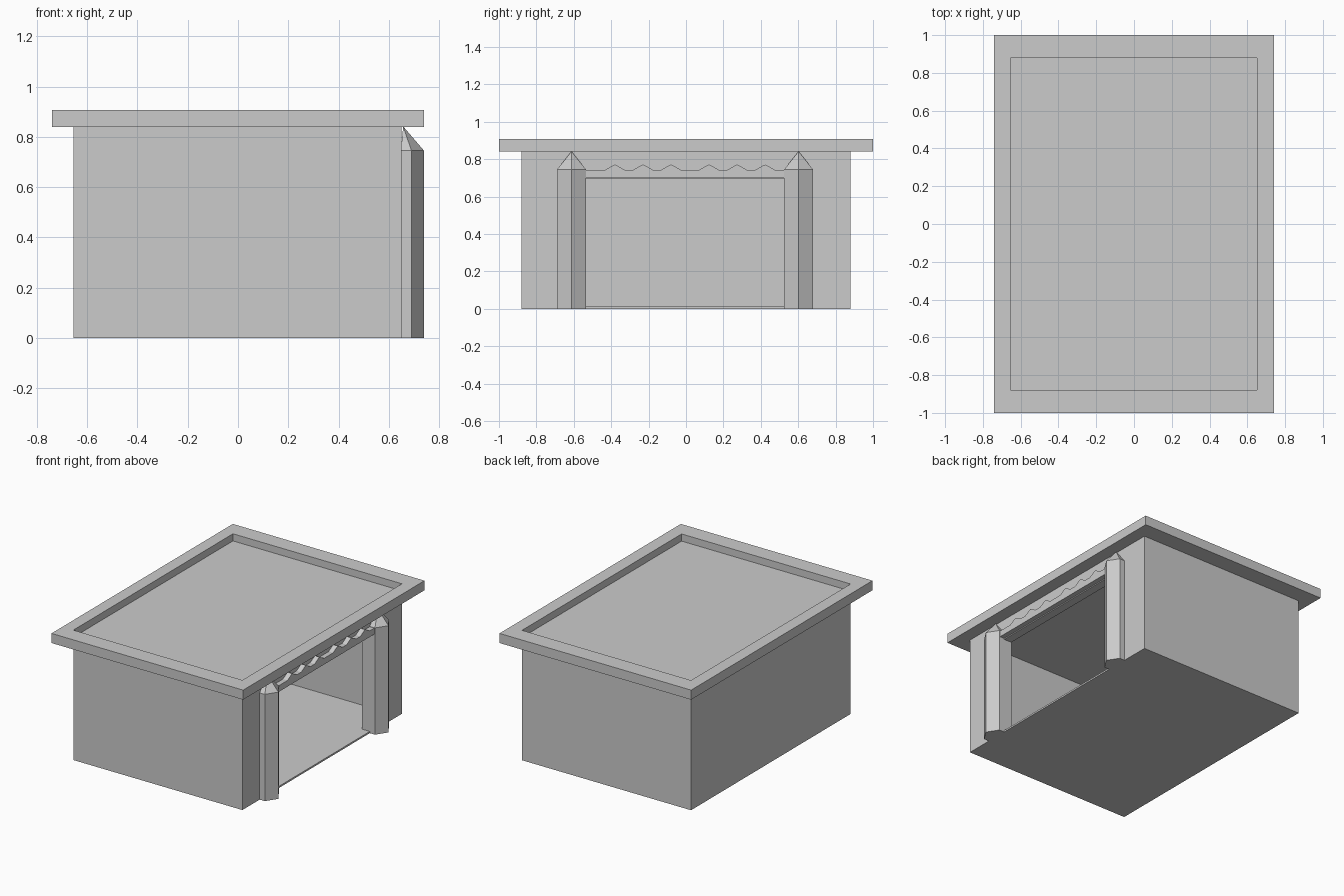
import bpy, bmesh

if "Cube" in bpy.data.objects:
    bpy.data.objects.remove(bpy.data.objects["Cube"])


def prism(name, loop, vec):
    """Extrude a closed 3D loop along vec into a solid."""
    bm = bmesh.new()
    face = bm.faces.new([bm.verts.new(p) for p in loop])
    ext = bmesh.ops.extrude_face_region(bm, geom=[face])
    moved = [g for g in ext["geom"] if isinstance(g, bmesh.types.BMVert)]
    bmesh.ops.translate(bm, verts=moved, vec=vec)
    bmesh.ops.recalc_face_normals(bm, faces=bm.faces)
    mesh = bpy.data.meshes.new(name)
    bm.to_mesh(mesh)
    bm.free()
    obj = bpy.data.objects.new(name, mesh)
    bpy.context.collection.objects.link(obj)
    return obj


def box(name, x0, x1, y0, y1, z0, z1):
    loop = [(x0, y0, z0), (x1, y0, z0), (x1, y1, z0), (x0, y1, z0)]
    return prism(name, loop, (0, 0, z1 - z0))


def cut(obj, cutter):
    mod = obj.modifiers.new(cutter.name, 'BOOLEAN')
    mod.operation = 'DIFFERENCE'
    mod.solver = 'EXACT'
    mod.object = cutter
    bpy.context.view_layer.objects.active = obj
    bpy.ops.object.modifier_apply(modifier=mod.name)
    bpy.data.objects.remove(cutter)


# Hollow room with a wide doorway on the right side
walls = box("walls", -0.655, 0.65, -0.88, 0.88, 0, 0.84)
cut(walls, box("room_cutter", -0.59, 0.59, -0.82, 0.82, 0.012, 0.81))
cut(walls, box("door_cutter", 0.5, 0.8, -0.535, 0.525, 0.012, 0.693))

# Overhanging flat roof with a sunken centre
roof = box("roof", -0.74, 0.74, -1, 1, 0.84, 0.907)
cut(roof, box("recess_cutter", -0.655, 0.65, -0.88, 0.88, 0.857, 1.0))


# Doorway pillars: wedge-fronted shafts with pointed caps
def pillar(name, yc):
    w = 0.077
    section = [(0.648, -w), (0.69, -w), (0.74, 0), (0.69, w), (0.648, w)]
    bm = bmesh.new()
    low = [bm.verts.new((x, yc + y, 0)) for x, y in section]
    high = [bm.verts.new((x, yc + y, 0.745)) for x, y in section]
    tip = bm.verts.new((0.657, yc, 0.842))
    bm.faces.new(low)
    for i in range(5):
        j = (i + 1) % 5
        bm.faces.new((low[i], low[j], high[j], high[i]))
        bm.faces.new((high[i], high[j], tip))
    bmesh.ops.recalc_face_normals(bm, faces=bm.faces)
    mesh = bpy.data.meshes.new(name)
    bm.to_mesh(mesh)
    bm.free()
    bpy.context.collection.objects.link(bpy.data.objects.new(name, mesh))


pillar("front_pillar", -0.612)
pillar("back_pillar", 0.602)

# Lintel with a row of small peaks along the top
outline = [(-0.535, 0.70), (-0.535, 0.743)]
for peak in (-0.38, -0.23, -0.08, 0.123, 0.273, 0.423):
    outline += [(peak - 0.052, 0.743), (peak - 0.01, 0.767), (peak, 0.771),
                (peak + 0.01, 0.767), (peak + 0.052, 0.743)]
outline += [(0.525, 0.743), (0.525, 0.70)]
prism("lintel", [(0.648, y, z) for y, z in outline], (0.037, 0, 0))
